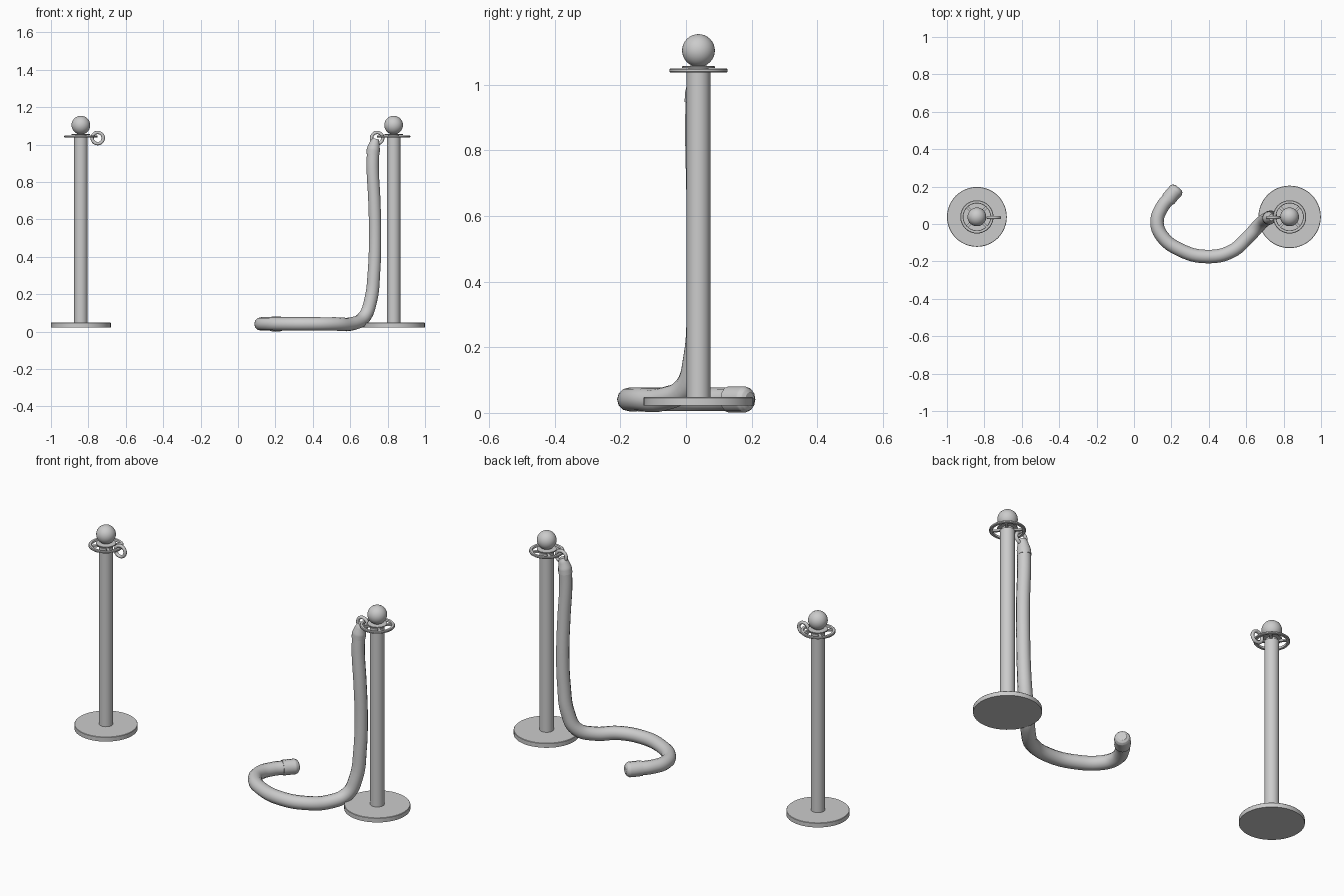
import bpy, math
from mathutils import Matrix

if "Cube" in bpy.data.objects:
    bpy.data.objects.remove(bpy.data.objects["Cube"])

Y = 0.038


def smooth(ob, name, angle=35):
    ob.name = name
    bpy.ops.object.select_all(action='DESELECT')
    bpy.context.view_layer.objects.active = ob
    ob.select_set(True)
    bpy.ops.object.shade_smooth_by_angle(angle=math.radians(angle))
    return ob


def lathe(name, profile, x, n=40, closed=False):
    # revolve (radius, z) points around a vertical axis at (x, Y)
    m = len(profile)
    verts = [(r * math.cos(2 * math.pi * i / n), r * math.sin(2 * math.pi * i / n), z)
             for i in range(n) for r, z in profile]
    faces = []
    for i in range(n):
        k = (i + 1) % n
        for j in range(m if closed else m - 1):
            l = (j + 1) % m
            faces.append((i * m + j, k * m + j, k * m + l, i * m + l))
    if not closed:
        faces.append([i * m for i in reversed(range(n))])
        faces.append([i * m + m - 1 for i in range(n)])
    me = bpy.data.meshes.new(name)
    me.from_pydata(verts, [], faces)
    ob = bpy.data.objects.new(name, me)
    ob.location = (x, Y, 0)
    bpy.context.collection.objects.link(ob)
    return smooth(ob, name)


def tube(name, pts, radius):
    # points are (x, y, z, radius factor)
    cu = bpy.data.curves.new(name, 'CURVE')
    cu.dimensions = '3D'
    cu.bevel_depth = radius
    cu.bevel_resolution = 4
    cu.resolution_u = 6
    cu.use_fill_caps = True
    sp = cu.splines.new('BEZIER')
    sp.bezier_points.add(len(pts) - 1)
    for bp, p in zip(sp.bezier_points, pts):
        bp.co = p[:3]
        bp.radius = p[3]
        bp.handle_left_type = bp.handle_right_type = 'AUTO'
    ob = bpy.data.objects.new(name, cu)
    bpy.context.collection.objects.link(ob)
    bpy.ops.object.select_all(action='DESELECT')
    bpy.context.view_layer.objects.active = ob
    ob.select_set(True)
    bpy.ops.object.convert(target='MESH')
    return smooth(bpy.context.object, name, 50)


for side, x, base_r, hook_x in (("left", -0.84, 0.16, -0.75), ("right", 0.832, 0.167, 0.744)):
    # base plate and pole
    lathe(side + "_base", [(base_r, 0.023), (base_r, 0.046), (base_r - 0.002, 0.048)], x, 48)
    lathe(side + "_pole", [(0.036, 0.04), (0.036, 1.04)], x, 32)
    # hub plate, neck and ball finial
    lathe(side + "_hub", [(0.03, 1.035), (0.03, 1.051), (0.05, 1.051), (0.05, 1.056),
                          (0.02, 1.058), (0.02, 1.07)], x)
    bpy.ops.mesh.primitive_uv_sphere_add(segments=32, ring_count=16, radius=0.05,
                                         location=(x, Y, 1.104))
    smooth(bpy.context.object, side + "_ball")
    # spoked rope wheel
    lathe(side + "_wheel", [(0.074, 1.037), (0.086, 1.037), (0.089, 1.040), (0.089, 1.046),
                            (0.086, 1.049), (0.074, 1.049), (0.072, 1.046), (0.072, 1.040)],
          x, 40, closed=True)
    for i in range(4):
        a = math.radians(45 + 90 * i)
        bpy.ops.mesh.primitive_cube_add(size=1)
        ob = bpy.context.object
        ob.name = side + "_spoke"
        ob.data.transform(Matrix.Translation((0.054, 0, 0)) @ Matrix.Diagonal((0.05, 0.014, 0.009, 1)))
        ob.location = (x, Y, 1.043)
        ob.rotation_euler.z = a
    # hook ring hanging on the wheel
    bpy.ops.mesh.primitive_torus_add(location=(hook_x, Y - 0.003, 1.035), rotation=(math.pi / 2, 0, 0),
                                     major_radius=0.03, minor_radius=0.009,
                                     major_segments=20, minor_segments=10)
    smooth(bpy.context.object, side + "_hook_ring", 50)

# rope hanging from the right post and curling on the floor
tube("rope", [
    (0.722, 0.032, 0.965, .94), (0.720, 0.030, 0.88, .94), (0.729, 0.033, 0.70, .94),
    (0.733, 0.038, 0.50, .94), (0.727, 0.036, 0.32, .96), (0.710, 0.027, 0.17, 1),
    (0.675, 0.000, 0.078, 1), (0.610, -0.070, 0.042, 1), (0.520, -0.147, 0.041, 1),
    (0.385, -0.174, 0.041, 1), (0.250, -0.140, 0.041, 1), (0.150, -0.065, 0.041, 1),
    (0.123, 0.010, 0.041, 1), (0.150, 0.090, 0.041, 1), (0.200, 0.150, 0.041, 1)], 0.036)

# sleeves on both rope ends
tube("floor_sleeve", [(0.182, 0.130, 0.041, 1), (0.205, 0.158, 0.041, 1), (0.225, 0.180, 0.041, 1),
                      (0.233, 0.189, 0.041, .85), (0.238, 0.195, 0.041, .55)], 0.040)
tube("hook_sleeve", [(0.721, 0.032, 0.948, 1), (0.724, 0.032, 0.975, .98), (0.732, 0.034, 1.012, .72),
                     (0.737, 0.035, 1.030, .5)], 0.036)
